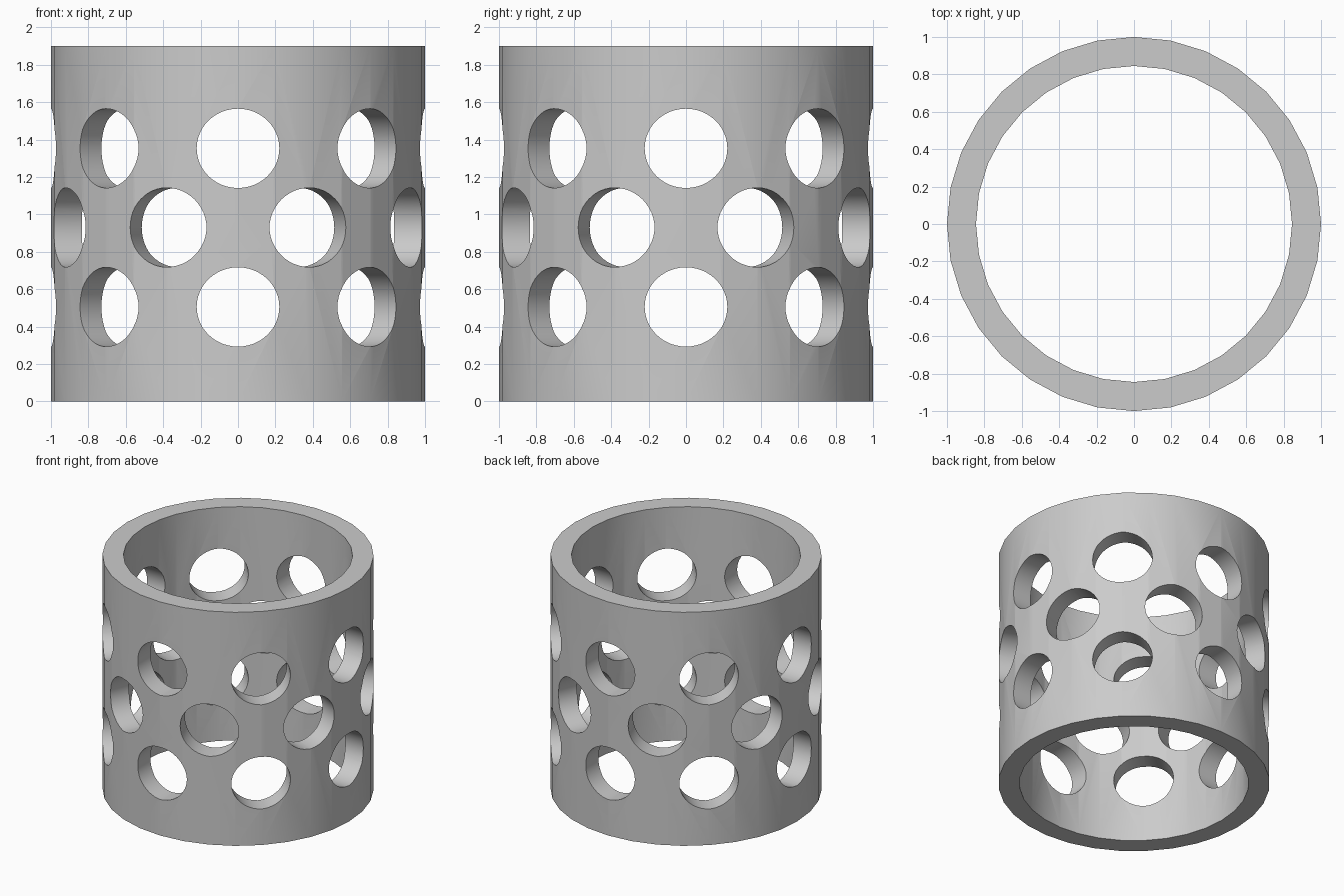
import bpy
import bmesh
from math import cos, sin, pi, radians
from mathutils import Matrix

cube = bpy.data.objects.get("Cube")
if cube:
    bpy.data.objects.remove(cube, do_unlink=True)

OUTER, INNER, HEIGHT, SIDES = 1.0, 0.845, 1.9, 32
HOLE_W, HOLE_H = 0.221, 0.212      # half width and half height of a hole
HOLES = 8                          # holes in each row
ROWS = ((0.505, 0), (0.93, 0.5), (1.353, 0))   # height, offset in hole steps

grey = bpy.data.materials.new("light grey")
grey.use_nodes = True
colour = (0.6, 0.6, 0.6, 1)
grey.diffuse_color = colour
grey.node_tree.nodes["Principled BSDF"].inputs["Base Color"].default_value = colour


def make_object(name, bm):
    bmesh.ops.recalc_face_normals(bm, faces=bm.faces)
    mesh = bpy.data.meshes.new(name)
    bm.to_mesh(mesh)
    bm.free()
    mesh.materials.append(grey)
    obj = bpy.data.objects.new(name, mesh)
    bpy.context.collection.objects.link(obj)
    return obj


# Thick-walled tube: four rings of vertices joined around the wall profile
bm = bmesh.new()
profile = ((OUTER, 0), (OUTER, HEIGHT), (INNER, HEIGHT), (INNER, 0))
rings = [[bm.verts.new((r * cos(2 * pi * i / SIDES), r * sin(2 * pi * i / SIDES), z))
          for i in range(SIDES)] for r, z in profile]
for k, ring in enumerate(rings):
    following = rings[(k + 1) % len(rings)]
    for i in range(SIDES):
        j = (i + 1) % SIDES
        bm.faces.new((ring[i], ring[j], following[j], following[i]))
tube = make_object("perforated_tube", bm)

# Radial cutters, middle row staggered by half a step
bm = bmesh.new()
for z, offset in ROWS:
    for n in range(HOLES):
        angle = 2 * pi * (n + offset) / HOLES
        place = (Matrix.Translation((0, 0, z)) @ Matrix.Rotation(angle, 4, "Z")
                 @ Matrix.Translation((0.9, 0, 0))
                 @ Matrix.Diagonal((1, HOLE_W, HOLE_H, 1))
                 @ Matrix.Rotation(pi / 2, 4, "Y"))
        bmesh.ops.create_cone(bm, cap_ends=True, segments=48, radius1=1,
                              radius2=1, depth=0.5, matrix=place)
cutter = make_object("hole_cutter", bm)
cutter.hide_render = True

# Cut the holes, then remove the cutter
cut = tube.modifiers.new("holes", "BOOLEAN")
cut.operation = "DIFFERENCE"
cut.solver = "EXACT"
cut.object = cutter
bpy.ops.object.select_all(action="DESELECT")
tube.select_set(True)
bpy.context.view_layer.objects.active = tube
bpy.ops.object.modifier_apply(modifier=cut.name)
bpy.data.objects.remove(cutter, do_unlink=True)

bpy.ops.object.shade_smooth_by_angle(angle=radians(30))
